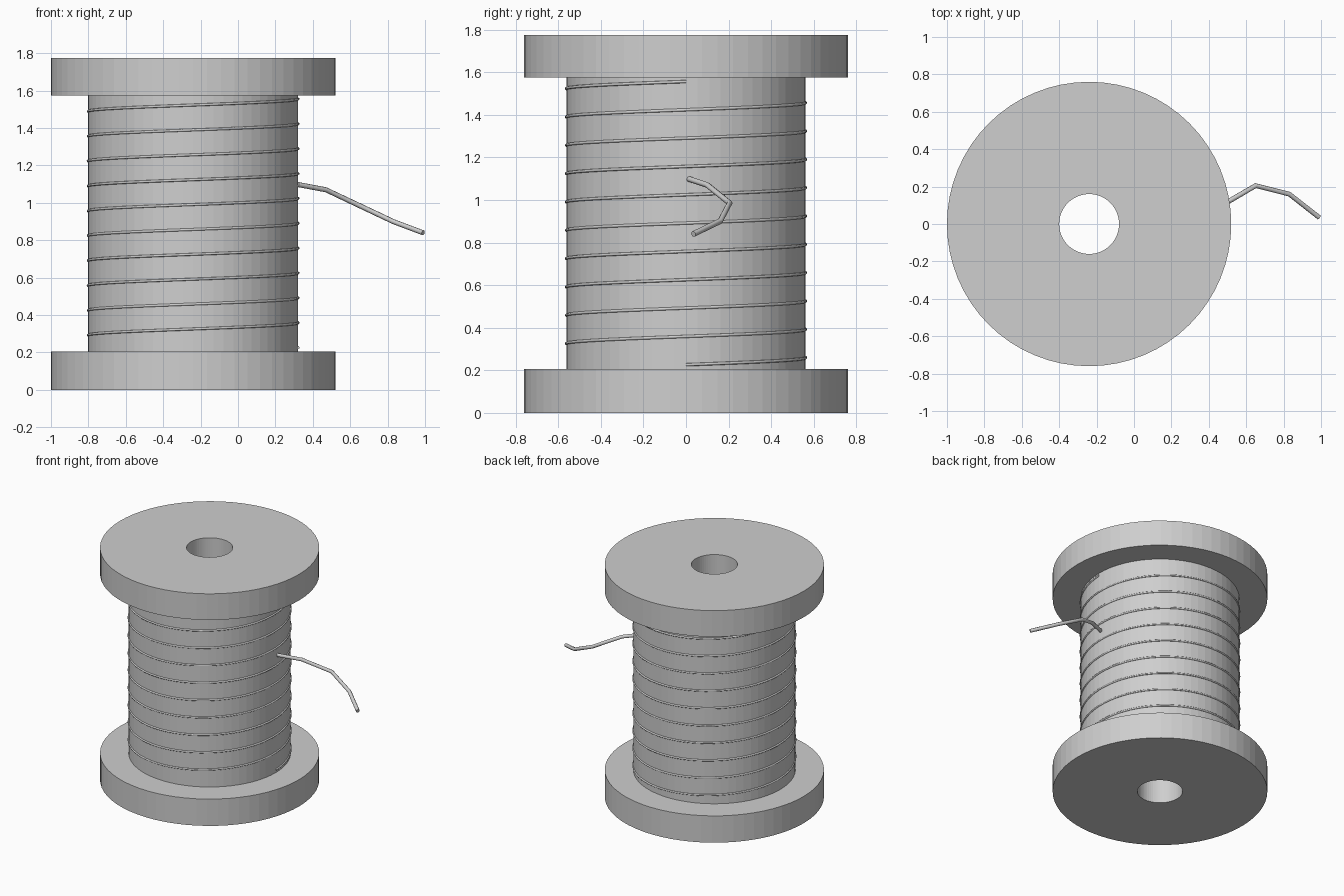
import bpy, bmesh, math

if "Cube" in bpy.data.objects:
    bpy.data.objects.remove(bpy.data.objects["Cube"])

CX = -0.24           # spool axis
CORE_R, FLANGE_R, HOLE_R = 0.562, 0.76, 0.16
Z_LOW, Z_HIGH, Z_TOP = 0.205, 1.575, 1.775
SIDES = 64

grey = bpy.data.materials.new("plain grey")
grey.diffuse_color = (0.62, 0.62, 0.62, 1)
grey.use_nodes = True
grey.node_tree.nodes["Principled BSDF"].inputs["Base Color"].default_value = grey.diffuse_color


def lathe(name, profile):
    """Revolve a closed (radius, z) profile around the spool axis."""
    bm = bmesh.new()
    rings = []
    for i in range(SIDES):
        a = 2 * math.pi * i / SIDES
        rings.append([bm.verts.new((r * math.cos(a), r * math.sin(a), z))
                      for r, z in profile])
    n = len(profile)
    for i in range(SIDES):
        a, b = rings[i], rings[(i + 1) % SIDES]
        for j in range(n):
            k = (j + 1) % n
            bm.faces.new((a[j], b[j], b[k], a[k]))
    bmesh.ops.recalc_face_normals(bm, faces=bm.faces)
    me = bpy.data.meshes.new(name)
    bm.to_mesh(me)
    bm.free()
    me.materials.append(grey)
    ob = bpy.data.objects.new(name, me)
    ob.location.x = CX
    bpy.context.collection.objects.link(ob)
    return ob


def tube(name, points, radius):
    """Round tube along a polyline, with closed ends."""
    cu = bpy.data.curves.new(name, 'CURVE')
    cu.dimensions = '3D'
    cu.bevel_depth = radius
    cu.bevel_resolution = 2
    cu.use_fill_caps = True
    sp = cu.splines.new('POLY')
    sp.points.add(len(points) - 1)
    for p, co in zip(sp.points, points):
        p.co = (*co, 1)
    cu.materials.append(grey)
    ob = bpy.data.objects.new(name, cu)
    bpy.context.collection.objects.link(ob)
    return ob


# Spool: two flanges, core and through hole in one turned profile
lathe("spool", [
    (HOLE_R, 0), (FLANGE_R, 0), (FLANGE_R, Z_LOW), (CORE_R, Z_LOW),
    (CORE_R, Z_HIGH), (FLANGE_R, Z_HIGH), (FLANGE_R, Z_TOP), (HOLE_R, Z_TOP)])

# Wound thread: ten rising turns half sunk into the core
TURNS, Z0, Z1 = 10, 0.226, 1.556
steps = TURNS * SIDES
helix = []
for i in range(steps + 1):
    a = 2 * math.pi * i / SIDES
    helix.append((CX + CORE_R * math.cos(a), CORE_R * math.sin(a),
                  Z0 + (Z1 - Z0) * i / steps))
tube("wound_thread", helix, 0.007)

# Loose thread end, kinked and drooping
tube("loose_thread", [
    (0.32, 0.015, 1.098), (0.47, 0.10, 1.07), (0.65, 0.205, 0.985),
    (0.83, 0.16, 0.90), (0.99, 0.035, 0.84)], 0.0135)
